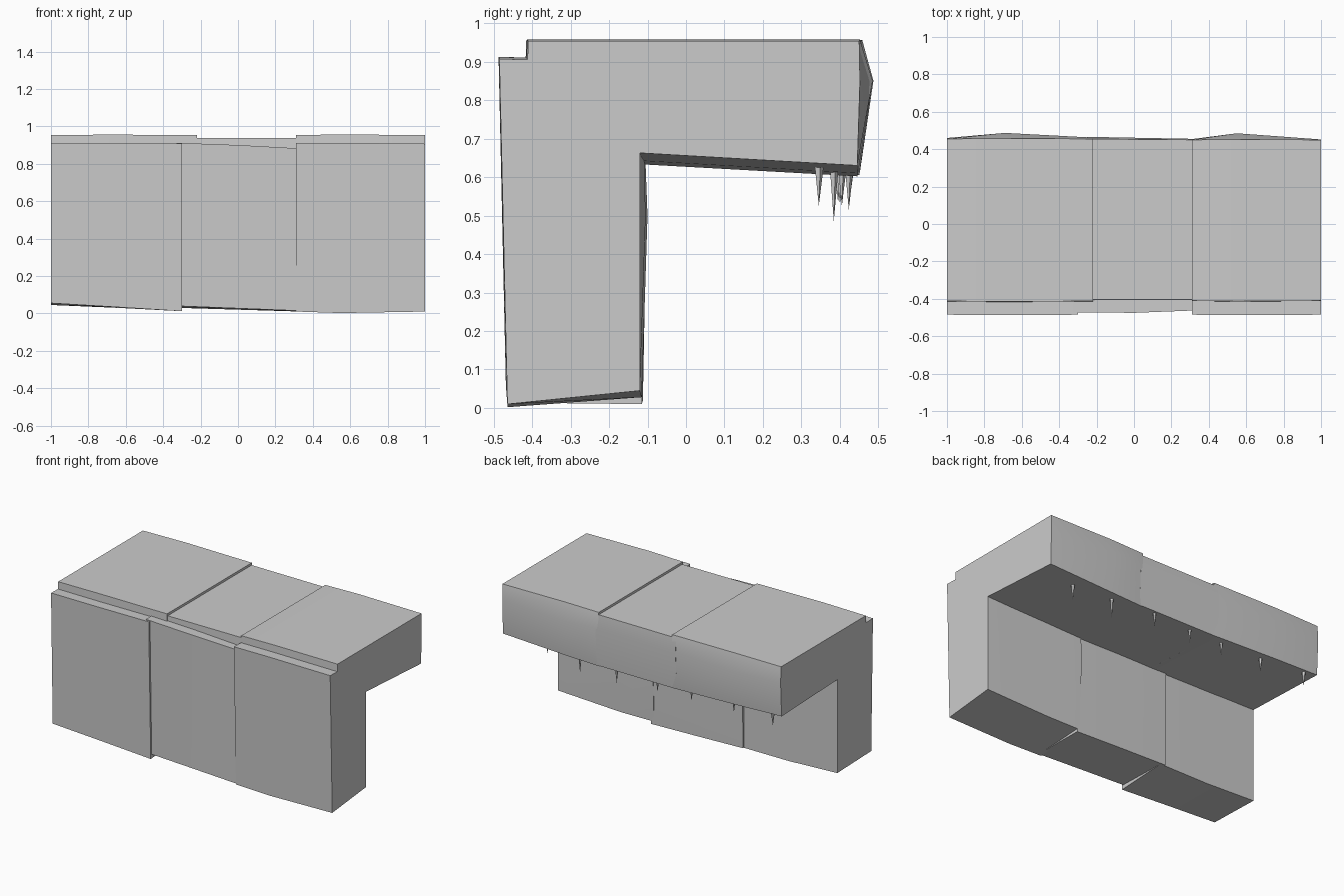
import bpy, bmesh


def loft(name, sections):
    """Closed block lofted along x through (x, [(y, z), ...]) cross-sections."""
    bm = bmesh.new()
    rings = [[bm.verts.new((x, y, z)) for y, z in pts] for x, pts in sections]
    n = len(rings[0])
    for a, b in zip(rings, rings[1:]):
        for i in range(n):
            j = (i + 1) % n
            bm.faces.new((a[i], a[j], b[j], b[i]))
    bm.faces.new(rings[0])
    bm.faces.new(rings[-1][::-1])
    bmesh.ops.recalc_face_normals(bm, faces=bm.faces[:])
    me = bpy.data.meshes.new(name)
    bm.to_mesh(me)
    bm.free()
    ob = bpy.data.objects.new(name, me)
    bpy.context.collection.objects.link(ob)
    bpy.ops.object.select_all(action='DESELECT')
    ob.select_set(True)
    bpy.context.view_layer.objects.active = ob
    bpy.ops.object.shade_smooth_by_angle(angle=0.5)
    return ob


def wall(fb, ft, zf, zb, top, back, bulge):
    """Wall section: front bottom/top y, bottom z front/back, top z, back y, mid bulge y."""
    return [(fb, zf), (ft, top), (back, top - 0.01), (bulge, 0.5), (back, zb)]


def roof(front, back, bulge, top, zf, zb):
    """Roof section: front y, back y, bulge y, top z, bottom z front/back."""
    return [(front - 0.01, zf), (front, top), (back, top),
            (bulge, 0.85), (back - 0.005, zb)]


# Upright rock wall blocks
loft("wall_left", [
    (-1.0, wall(-0.468, -0.485, 0.055, 0.045, 0.908, -0.12, -0.12)),
    (-0.65, wall(-0.466, -0.487, 0.034, 0.03, 0.908, -0.12, -0.118)),
    (-0.30, wall(-0.465, -0.485, 0.012, 0.03, 0.908, -0.12, -0.12))])
loft("wall_middle", [
    (-0.33, wall(-0.455, -0.472, 0.04, 0.03, 0.912, -0.112, -0.105)),
    (0.0, wall(-0.458, -0.475, 0.027, 0.02, 0.90, -0.112, -0.103)),
    (0.33, wall(-0.462, -0.462, 0.014, 0.01, 0.882, -0.115, -0.11))])
loft("wall_right", [
    (0.31, wall(-0.464, -0.485, 0.010, 0.03, 0.91, -0.115, -0.10)),
    (0.55, wall(-0.464, -0.487, 0.002, 0.028, 0.912, -0.115, -0.105)),
    (1.0, wall(-0.464, -0.485, 0.01, 0.045, 0.907, -0.12, -0.12))])

# Overhanging roof slabs
loft("roof_left", [
    (-1.0, roof(-0.412, 0.455, 0.46, 0.953, 0.66, 0.63)),
    (-0.69, roof(-0.415, 0.458, 0.487, 0.956, 0.655, 0.62)),
    (-0.22, roof(-0.412, 0.455, 0.462, 0.953, 0.65, 0.605))])
loft("roof_middle", [
    (-0.25, roof(-0.405, 0.455, 0.466, 0.938, 0.65, 0.605)),
    (0.33, roof(-0.405, 0.45, 0.455, 0.938, 0.65, 0.605))])
loft("roof_right", [
    (0.31, roof(-0.41, 0.45, 0.454, 0.953, 0.65, 0.602)),
    (0.55, roof(-0.413, 0.452, 0.485, 0.957, 0.66, 0.61)),
    (1.0, roof(-0.41, 0.45, 0.452, 0.953, 0.68, 0.63))])

# Hanging spikes along the underside: x, y, tip z
for i, (x, y, tip) in enumerate([
        (0.75, 0.345, 0.525), (0.49, 0.384, 0.485), (0.20, 0.423, 0.515),
        (-0.08, 0.405, 0.525), (-0.32, 0.40, 0.53), (-0.62, 0.395, 0.535),
        (-0.92, 0.425, 0.54)]):
    base = 0.63
    bpy.ops.mesh.primitive_cone_add(vertices=5, radius1=0.0, radius2=0.013,
                                    depth=base - tip,
                                    location=(x, y, (base + tip) / 2))
    bpy.context.object.name = f"hanging_spike_{i + 1}"
